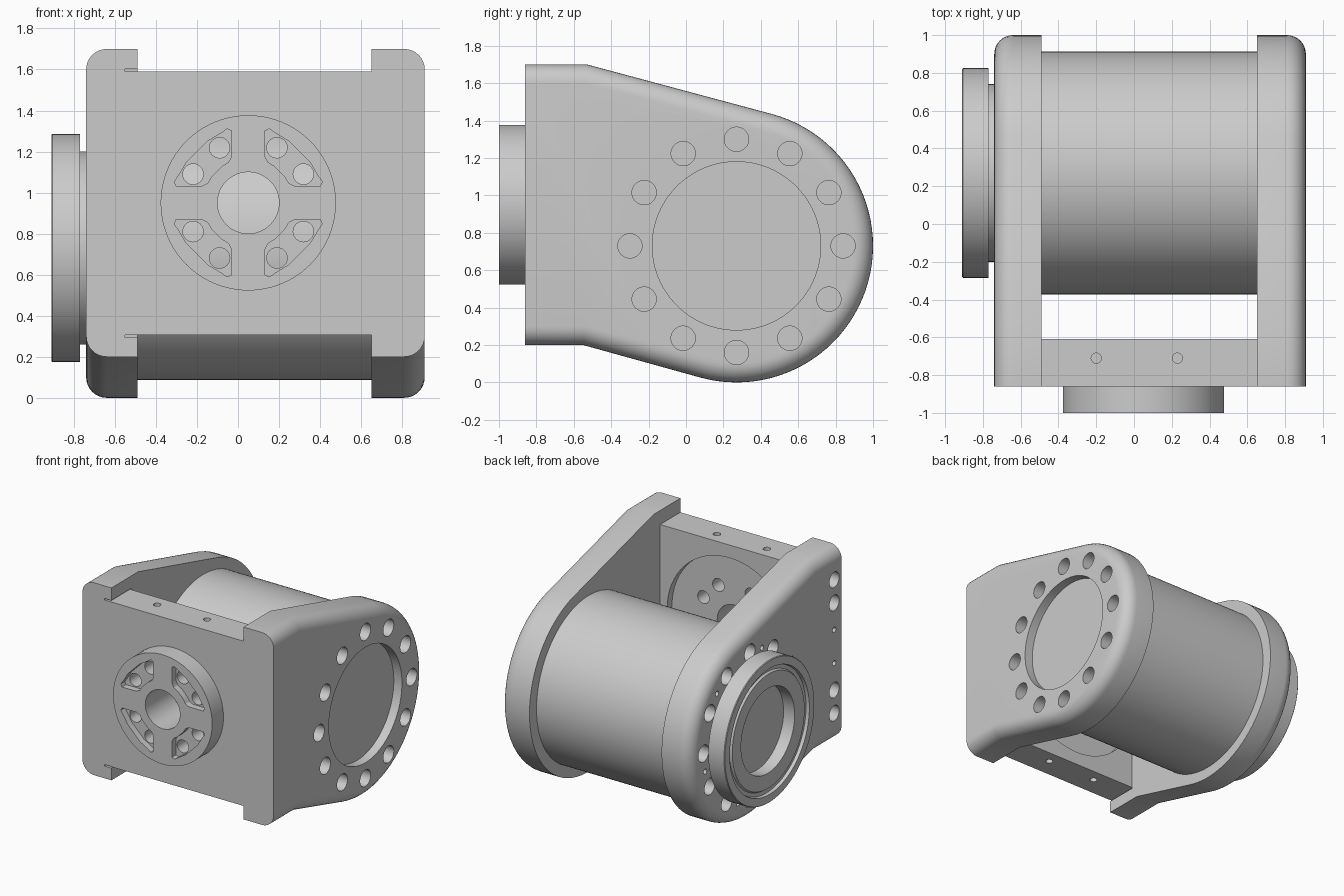
import bpy, bmesh
from math import sin, cos, radians, pi
from mathutils import Matrix, Vector

if "Cube" in bpy.data.objects:
    bpy.data.objects.remove(bpy.data.objects["Cube"])

grey = bpy.data.materials.new("light grey metal")
grey.use_nodes = True
grey.diffuse_color = (0.6, 0.6, 0.6, 1)
grey.node_tree.nodes["Principled BSDF"].inputs["Base Color"].default_value = (0.6, 0.6, 0.6, 1)

AXIS_Y, AXIS_Z, BIG_R = 0.27, 0.73, 0.73      # motor axis and plate nose radius
FLANGE_X, FLANGE_Z = 0.05, 0.95               # front flange axis
TURN = {"x": Matrix.Rotation(pi / 2, 4, "Y"),
        "y": Matrix.Rotation(pi / 2, 4, "X"),
        "z": Matrix.Identity(4)}


def make(name, bm):
    bmesh.ops.recalc_face_normals(bm, faces=bm.faces)
    mesh = bpy.data.meshes.new(name)
    bm.to_mesh(mesh)
    bm.free()
    mesh.materials.append(grey)
    obj = bpy.data.objects.new(name, mesh)
    bpy.context.collection.objects.link(obj)
    return obj


def cylinder(bm, axis, centre, r, depth, sides=32):
    bmesh.ops.create_cone(bm, cap_ends=True, segments=sides, radius1=r, radius2=r,
                          depth=depth, matrix=Matrix.Translation(centre) @ TURN[axis])


def box(bm, low, high):
    low, high = Vector(low), Vector(high)
    bmesh.ops.create_cube(bm, size=1, matrix=Matrix.Translation((low + high) / 2)
                          @ Matrix.Diagonal((*(high - low), 1)))


def loft(bm, loops):
    """Skin a row of equal closed loops and cap both ends."""
    rings = [[bm.verts.new(p) for p in loop] for loop in loops]
    n = len(rings[0])
    for a, b in zip(rings, rings[1:]):
        for i in range(n):
            bm.faces.new((a[i], a[(i + 1) % n], b[(i + 1) % n], b[i]))
    bm.faces.new(rings[0])
    bm.faces.new(rings[-1])


def cut(obj, bm):
    """Subtract the solids in bm and discard the cutter."""
    cutter = make("cutter", bm)
    cutter.hide_render = True
    mod = obj.modifiers.new("cut", "BOOLEAN")
    mod.operation, mod.solver, mod.object = "DIFFERENCE", "EXACT", cutter
    bpy.context.view_layer.update()
    result = bpy.data.meshes.new_from_object(
        obj.evaluated_get(bpy.context.evaluated_depsgraph_get()))
    obj.modifiers.clear()
    obj.data = result
    bpy.data.objects.remove(cutter)


def smooth(obj):
    bpy.ops.object.select_all(action="DESELECT")
    obj.select_set(True)
    bpy.context.view_layer.objects.active = obj
    bpy.ops.object.shade_smooth_by_angle(angle=radians(30))


def around(angle, r, x):
    """Point at a given angle about the motor axis."""
    a = radians(angle)
    return (x, AXIS_Y + r * cos(a), AXIS_Z + r * sin(a))


# Side plates: rounded nose, tapered arms, soft outer rim
def plate_loop(x, d):
    r, first, last = BIG_R - d, -105.5, 75

    def corner(z, angle):
        a = radians(angle)
        return (x, AXIS_Y + (r - (z - AXIS_Z) * sin(a)) / cos(a), z)

    arc = [around(first + (last - first) * i / 48, r, x) for i in range(49)]
    return [(x, -0.86, 1.7 - d), (x, -0.86, 0.2 + d), corner(0.2 + d, first),
            *arc, corner(1.7 - d, last)]


def side_plate(name, inner, outer, rim=0.1):
    s = 1 if outer > inner else -1
    loops = [plate_loop(inner, 0)]
    for k in range(9):
        a = k * pi / 16
        loops.append(plate_loop(outer - s * rim * (1 - sin(a)), rim * (1 - cos(a))))
    bm = bmesh.new()
    loft(bm, loops)
    plate = make(name, bm)
    # ring of twelve bolt holes
    bm = bmesh.new()
    for k in range(12):
        cylinder(bm, "x", around(30 * k, 0.57, outer), 0.065, 0.22)
    return plate, bm


left_plate, holes = side_plate("left_plate", 0.65, 0.91)
cylinder(holes, "x", (0.91, AXIS_Y, AXIS_Z), 0.45, 0.14, 96)
cut(left_plate, holes)

right_plate, holes = side_plate("right_plate", -0.49, -0.74)
for k in range(6):
    cylinder(holes, "x", around(45 + 60 * k, 0.57, -0.74), 0.02, 0.15, 16)
for side in (-1, 1):
    for offset, r in ((0.13, 0.02), (0.34, 0.06), (0.52, 0.06)):
        cylinder(holes, "x", (-0.74, -0.77, 0.95 + side * offset), r, 0.2, 24)
# thin relief slots beside the web
for z in (0.295, 1.59):
    box(holes, (-0.55, -0.9, z), (-0.45, -0.61, z + 0.012))
cut(right_plate, holes)

# Front web joining the plates
bm = bmesh.new()
box(bm, (-0.49, -0.86, 0.305), (0.65, -0.61, 1.59))
web = make("front_web", bm)
bm = bmesh.new()
cylinder(bm, "y", (FLANGE_X, -0.61, FLANGE_Z), 0.54, 0.12, 64)
for x in (-0.2, 0.23):
    for z in (0.305, 1.59):
        cylinder(bm, "z", (x, -0.71, z), 0.027, 0.12, 16)
cut(web, bm)

# Front flange with pockets, bolt holes and centre bore
bm = bmesh.new()
cylinder(bm, "y", (FLANGE_X, -0.93, FLANGE_Z), 0.427, 0.14, 96)
flange = make("front_flange", bm)

half = [(0.36, 12), (0.365, 24), (0.375, 29), (0.36, 32), (0.335, 31),
        (0.28, 28), (0.24, 25), (0.22, 19), (0.22, 9)]
outline = half + [(r, -a) for r, a in reversed(half)]
bm = bmesh.new()
for quarter in range(4):
    loops = []
    for y in (-1.05, -0.95):
        angles = [(r, radians(45 + 90 * quarter + a)) for r, a in outline]
        loops.append([(FLANGE_X + r * cos(t), y, FLANGE_Z + r * sin(t)) for r, t in angles])
    loft(bm, loops)
cut(flange, bm)


def flange_bores():
    bm = bmesh.new()
    cylinder(bm, "y", (FLANGE_X, -0.8, FLANGE_Z), 0.15, 0.6, 48)
    for quarter in range(4):
        for a in (27.5, 62.5):
            t = radians(a + 90 * quarter)
            cylinder(bm, "y", (FLANGE_X + 0.303 * cos(t), -0.8, FLANGE_Z + 0.303 * sin(t)),
                     0.05, 0.6, 24)
    return bm


for part in (flange, web):
    cut(part, flange_bores())

# Motor body between the plates
bm = bmesh.new()
cylinder(bm, "x", (0.08, AXIS_Y, AXIS_Z), 0.643, 1.14, 128)
motor = make("motor_body", bm)

# Output disc, turned from a profile of (x, radius)
profile = [(-0.74, 0.47), (-0.77, 0.47), (-0.77, 0.555), (-0.905, 0.555),
           (-0.91, 0.55), (-0.91, 0.49), (-0.885, 0.485), (-0.885, 0.455),
           (-0.9, 0.445), (-0.895, 0.33), (-0.8, 0.33)]
bm = bmesh.new()
loft(bm, [[around(3.75 * i, r, x) for i in range(96)] for x, r in profile])
disc = make("output_disc", bm)

for part in (left_plate, right_plate, web, flange, motor, disc):
    smooth(part)
